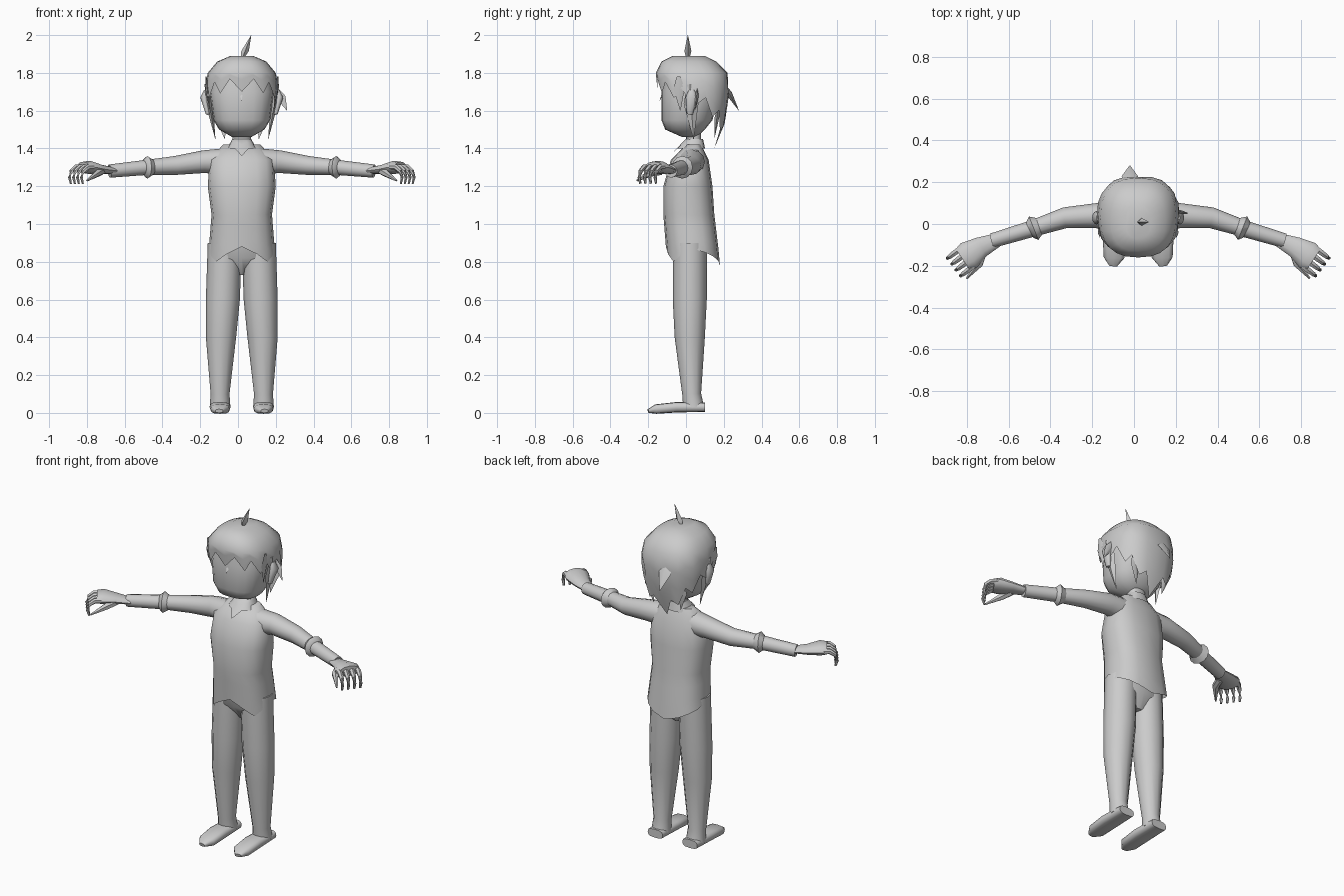
import bpy
import bmesh
import math
from mathutils import Vector

cube = bpy.data.objects.get("Cube")
if cube:
    bpy.data.objects.remove(cube, do_unlink=True)

MIDDLE = Vector((.02, 0, 0))
UP = Vector((0, 0, 1))

grey = bpy.data.materials.new("plain grey")
grey.use_nodes = True
grey.diffuse_color = (.6, .6, .6, 1)
shader = grey.node_tree.nodes["Principled BSDF"]
shader.inputs["Base Color"].default_value = grey.diffuse_color


def skin(name, rings, closed_end=True):
    """Join rings of points into one smooth surface."""
    bm = bmesh.new()
    loops = [[bm.verts.new(point) for point in ring] for ring in rings]
    for upper, lower in zip(loops, loops[1:]):
        for i in range(len(upper)):
            bm.faces.new((upper[i - 1], upper[i], lower[i], lower[i - 1]))
    bm.faces.new(loops[0])
    if closed_end:
        bm.faces.new(loops[-1])
    bmesh.ops.recalc_face_normals(bm, faces=bm.faces)
    mesh = bpy.data.meshes.new(name)
    bm.to_mesh(mesh)
    bm.free()
    mesh.materials.append(grey)
    part = bpy.data.objects.new(name, mesh)
    bpy.context.collection.objects.link(part)
    bpy.ops.object.select_all(action='DESELECT')
    part.select_set(True)
    bpy.context.view_layer.objects.active = part
    bpy.ops.object.shade_smooth_by_angle(angle=math.radians(50))


def rounded(turn, power):
    """Point on a rounded square outline, starting at the front."""
    angle = math.tau * turn - math.pi / 2
    return [math.copysign(abs(value) ** (2 / power), value)
            for value in (math.cos(angle), math.sin(angle))]


def between(rows, share):
    """Blend evenly spaced values."""
    place = share * (len(rows) - 1)
    index = min(int(place), len(rows) - 2)
    return rows[index] + (rows[index + 1] - rows[index]) * (place - index)


def extents(profile, height):
    """Half width, front and back of a profile at a height."""
    for above, below in zip(profile, profile[1:]):
        if above[0] >= height >= below[0]:
            share = (above[0] - height) / (above[0] - below[0])
            return Vector(above[1:]).lerp(Vector(below[1:]), share)
    return Vector(profile[-1][1:])


def stack(name, profile, sides=16, power=2.5, hem=None):
    """Upright form from rows (height, half width, front, back)."""
    def point(i, height):
        width, front, back = extents(profile, height)
        u, v = rounded(i / sides, power)
        depth = (front + back + (back - front) * v) / 2
        return MIDDLE + Vector((width * u, depth, height))

    levels = [row[0] for row in profile]
    if hem:
        half = sides // 2
        edge = [hem(min(i, sides - i), half) for i in range(sides)]
        levels = [height for height in levels if height > max(edge)]
    rings = [[point(i, height) for i in range(sides)] for height in levels]
    if hem:
        for share in (1 / 3, 2 / 3, 1):
            rings.append([point(i, levels[-1] + (low - levels[-1]) * share)
                          for i, low in enumerate(edge)])
    skin(name, rings, closed_end=not hem)


def tube(name, rows, side=1, flat=1, sides=12, power=2):
    """Form along a path of rows (x, y, z, half width), mirrored by side."""
    path = [MIDDLE + Vector((side * x, y, z)) for x, y, z, width in rows]
    rings = []
    for k, row in enumerate(rows):
        width = row[-1]
        along = path[min(k + 1, len(path) - 1)] - path[max(k - 1, 0)]
        along.normalize()
        across = along.cross(UP)
        if abs(along.z) > .8:
            across = Vector((1, 0, 0))
        across.normalize()
        lift = across.cross(along)
        outline = [rounded(i / sides, power) for i in range(sides)]
        rings.append([path[k] + (across * u + lift * v * flat) * width for u, v in outline])
    skin(name, rings)


def spike(name, base, tip, width, flat=.4, side=1):
    """Pointed lock that swells a little below its root."""
    belly = Vector(base).lerp(Vector(tip), .35)
    rows = [(*base, width / 3), (*belly, width), (*tip, width / 30)]
    tube(name, rows, side, flat, sides=4)


# Shirt with a pointed hem
stack("shirt", [(1.42, .1, 0, .08), (1.34, .17, -.08, .12), (1.2, .18, -.12, .14),
                (1.05, .16, -.12, .15), (.8, .18, -.1, .18)],
      hem=lambda i, half: between((.88, .8, .87, .83, .78), i / half))

# Neck, collar and hips
stack("neck", [(1.5, .05, 0, .08), (1.4, .05, 0, .08)])
stack("collar", [(1.45, .05, 0, .09), (1.36, .1, -.09, .11)],
      hem=lambda i, half: 1.4 if i else 1.36)
stack("hips", [(.95, .15, -.08, .12), (.82, .16, -.07, .11), (.73, .04, 0, .07)])

# Face and nose
stack("face", [(1.8, .15, -.11, .17), (1.7, .17, -.13, .18), (1.55, .15, -.13, .14),
               (1.5, .12, -.11, .1), (1.46, .05, -.02, .06)], sides=20)
spike("nose", (0, -.12, 1.7), (0, -.14, 1.65), .01)

# Hair shell whose edge zigzags from fringe to nape
stack("hair", [(1.89, .06, -.07, .1), (1.86, .13, -.13, .16), (1.8, .18, -.16, .22),
               (1.7, .2, -.15, .23), (1.5, .17, -.1, .2), (1.4, .12, -.06, .15)],
      sides=24,
      hem=lambda i, half: 1.7 - .3 * (i / half) ** 2 + .07 * (i % 2))

# Loose locks
spike("crown_lock", (0, .01, 1.87), (.05, .01, 2), .02, flat=1)
spike("back_lock", (-.04, .2, 1.74), (-.04, .28, 1.6), .04)
spike("outer_lock", (.18, .06, 1.72), (.24, .05, 1.6), .03)

for side, label in ((1, "left"), (-1, "right")):
    # Leg and shoe
    tube(label + "_leg", [(.09, .02, .9, .09), (.1, .02, .6, .09), (.11, .02, .4, .08),
                          (.115, .03, .1, .05), (.115, .04, .03, .055)], side)
    tube(label + "_shoe", [(.115, .1, .03, .05), (.115, -.05, .03, .055),
                           (.115, -.16, .02, .05), (.12, -.2, .01, .02)],
         side, flat=.5, power=3)

    # Sleeve with forearm, cuff and palm
    tube(label + "_arm", [(.1, .03, 1.33, .07), (.2, .04, 1.33, .06), (.35, .03, 1.31, .05),
                          (.5, -.02, 1.3, .04), (.7, -.08, 1.28, .035)], side)
    tube(label + "_cuff", [(.47, -.01, 1.3, .04), (.5, -.02, 1.3, .06),
                           (.52, -.03, 1.3, .04)], side)
    tube(label + "_palm", [(.66, -.07, 1.28, .03), (.75, -.11, 1.29, .05),
                           (.81, -.15, 1.3, .07), (.84, -.17, 1.3, .06)], side, flat=.5)

    # Fingers spread along the knuckles, each joint bending further down
    forward = Vector((.8, -.6, 0))
    spread = Vector((.6, .8, 0))
    for number in range(4):
        joint = Vector((.82, -.16, 1.3)) + spread * (number - 1.5) * .035
        rows = [(*joint, .015)]
        for bend in range(4):
            angle = math.radians(35 * bend)
            joint = joint + (forward * math.cos(angle) - UP * math.sin(angle)) * .035
            rows.append((*joint, .015 - .003 * bend))
        tube(f"{label}_finger_{number + 1}", rows, side, sides=6)
    tube(label + "_thumb", [(.74, -.13, 1.28, .02), (.76, -.19, 1.27, .02),
                            (.82, -.26, 1.23, .005)], side, sides=6)

    # Ear and the locks framing the face
    tube(label + "_ear", [(.19, .03, 1.71, .01), (.2, .03, 1.67, .02),
                          (.18, .02, 1.58, .01)], side, flat=1.6)
    spike(label + "_cheek_lock", (.19, .02, 1.74), (.14, .04, 1.45), .02, flat=2, side=side)
    spike(label + "_temple_lock", (.19, -.04, 1.78), (.17, -.03, 1.6), .01, flat=3, side=side)
    spike(label + "_nape_lock", (.12, .17, 1.62), (.09, .15, 1.45), .03, side=side)
